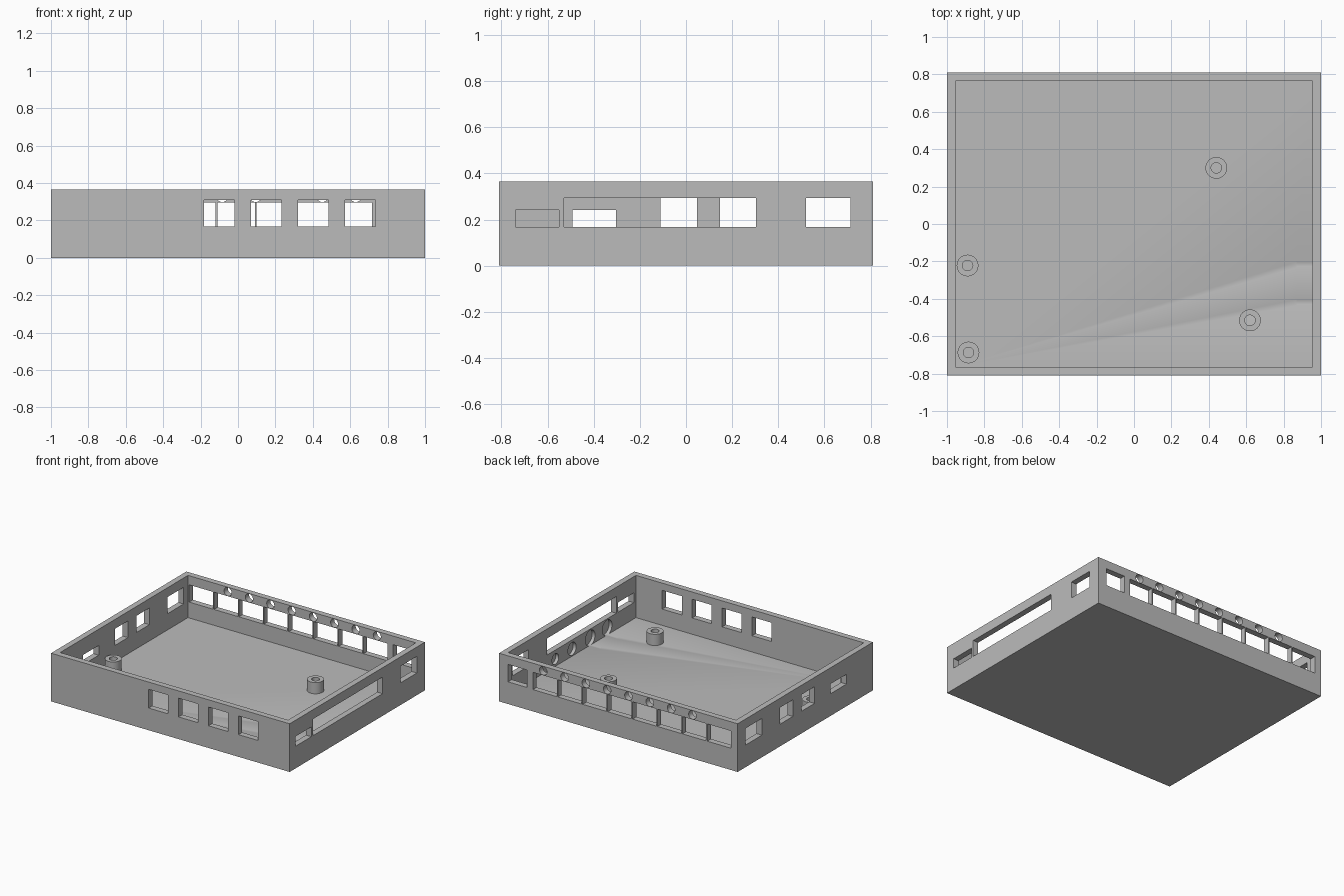
import bpy
from math import pi, radians
from mathutils import Matrix, Vector
import bmesh

if "Cube" in bpy.data.objects:
    bpy.data.objects.remove(bpy.data.objects["Cube"], do_unlink=True)

grey = bpy.data.materials.new("plain grey")
grey.use_nodes = True
colour = (0.5, 0.5, 0.5, 1)
grey.diffuse_color = colour
grey.node_tree.nodes["Principled BSDF"].inputs["Base Color"].default_value = colour

HX, HY, H = 1.0, 0.81, 0.365   # half width, half depth, height
WALL, FLOOR = 0.045, 0.045
SILL = 0.168                   # lower edge of every port


def make(name, bm):
    mesh = bpy.data.meshes.new(name)
    bmesh.ops.recalc_face_normals(bm, faces=bm.faces)
    bm.to_mesh(mesh)
    bm.free()
    mesh.materials.append(grey)
    ob = bpy.data.objects.new(name, mesh)
    bpy.context.collection.objects.link(ob)
    return ob


def box(name, x, y, z):
    """Box from three (low, high) ranges."""
    bm = bmesh.new()
    bmesh.ops.create_cube(bm, size=1)
    for v in bm.verts:
        v.co = Vector([(a + b) / 2 + c * (b - a) for c, (a, b) in zip(v.co, (x, y, z))])
    return make(name, bm)


def rod(name, centre, radius, length, axis="Z"):
    turn = {"X": Matrix.Rotation(pi / 2, 4, "Y"),
            "Y": Matrix.Rotation(pi / 2, 4, "X"), "Z": Matrix()}[axis]
    bm = bmesh.new()
    bmesh.ops.create_cone(bm, cap_ends=True, segments=32, radius1=radius,
                          radius2=radius, depth=length,
                          matrix=Matrix.Translation(centre) @ turn)
    return make(name, bm)


def carve(ob, cutters):
    """Subtract every cutter, bake the result and discard the cutters."""
    for c in cutters:
        c.hide_render = True
        m = ob.modifiers.new("cut", "BOOLEAN")
        m.operation, m.solver, m.object = "DIFFERENCE", "EXACT", c
    bpy.context.view_layer.update()
    dg = bpy.context.evaluated_depsgraph_get()
    mesh = bpy.data.meshes.new_from_object(ob.evaluated_get(dg))
    ob.modifiers.clear()
    ob.data = mesh
    for c in cutters:
        bpy.data.objects.remove(c, do_unlink=True)
    bpy.ops.object.select_all(action="DESELECT")
    ob.select_set(True)
    bpy.context.view_layer.objects.active = ob
    bpy.ops.object.shade_smooth_by_angle(angle=radians(30))


# Open tray
tray = box("tray", (-HX, HX), (-HY, HY), (0, H))
cuts = [box("cavity", (-HX + WALL, HX - WALL), (-HY + WALL, HY - WALL), (FLOOR, H + 0.2))]

# Front wall: four square ports
for i in range(4):
    x = -0.1 + i * 0.251
    cuts.append(box("front_port", (x - 0.082, x + 0.082), (-0.9, -0.7), (SILL, 0.31)))

# Back wall: one lone port, a row of ports split by thin dividers, round holes above
back = (0.7, 0.9)
cuts.append(box("lone_port", (0.765, 0.925), back, (SILL, 0.3)))
for i in range(8):
    x = 0.716 - i * 0.2088
    cuts.append(box("row_port", (x - 0.2, x), back, (SILL - 0.003, 0.296)))
    cuts.append(rod("light_hole", (0.63 - i * 0.1787, 0.8, 0.33), 0.032, 0.2, "Y"))

# Left wall: low slot, long slot, square port
for y, top in (((-0.74, -0.55), 0.242), ((-0.53, 0.303), 0.294), ((0.52, 0.713), 0.294)):
    cuts.append(box("left_port", (0.9, 1.1), y, (SILL, top)))

# Right wall: low slot and three square ports
for y, top in (((-0.493, -0.303), 0.242), ((-0.11, 0.047), 0.294),
               ((0.148, 0.303), 0.294), ((0.52, 0.713), 0.294)):
    cuts.append(box("right_port", (-1.1, -0.9), y, (SILL, top)))

# Round blind recesses inside the left wall, the larger ones grazing the floor
for y, r in ((0.2, 0.04), (0, 0.049), (-0.217, 0.058), (-0.42, 0.058)):
    cuts.append(rod("recess", (0.925, y, 0.1005), r, 0.11, "X"))
carve(tray, cuts)

# Hollow mounting posts
for i, (x, y) in enumerate(((0.44, 0.3), (0.62, -0.515), (-0.89, -0.222), (-0.885, -0.687))):
    post = rod(f"mounting_post_{i + 1}", (x, y, 0.085), 0.058, 0.09)
    carve(post, [rod("bore", (x, y, 0.085), 0.028, 0.3)])
